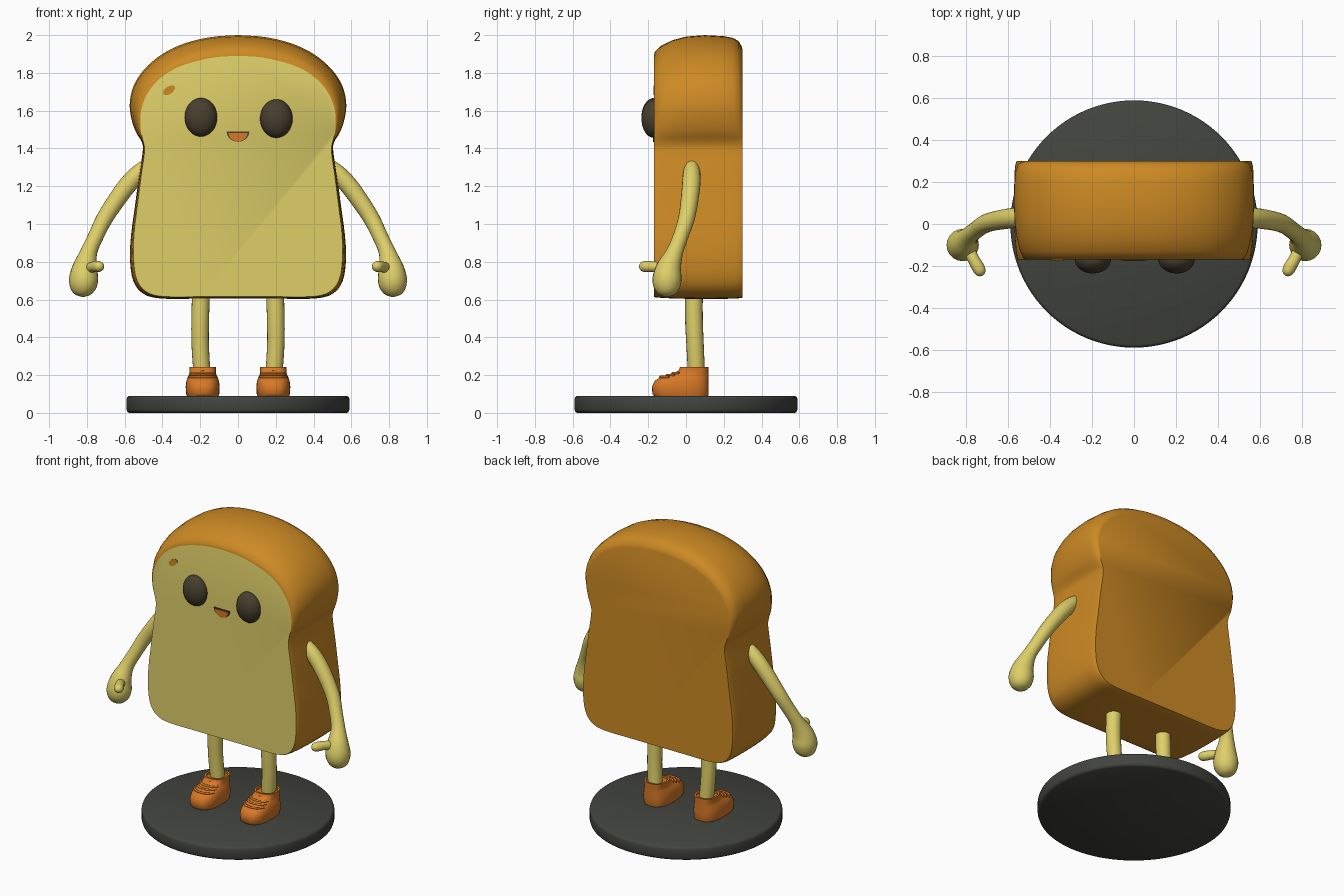
import bpy, bmesh, math
from mathutils import Vector

if "Cube" in bpy.data.objects:
    bpy.data.objects.remove(bpy.data.objects["Cube"])


def material(name, rgb):
    m = bpy.data.materials.new(name)
    lin = [(c / 255 / 12.92 if c < 11 else ((c / 255 + 0.055) / 1.055) ** 2.4) for c in rgb]
    m.diffuse_color = (*lin, 1)
    m.use_nodes = True
    m.node_tree.nodes["Principled BSDF"].inputs["Base Color"].default_value = m.diffuse_color
    return m


CRUST = material("crust brown", (205, 138, 36))
CREAM = material("cream", (222, 207, 105))
ORANGE = material("shoe orange", (215, 120, 38))
DARK = material("eye dark brown", (72, 63, 46))
GREY = material("base grey", (66, 68, 62))


def spline(pts, n=4):
    """Catmull-Rom curve through tuples of any size."""
    p = [pts[0]] + list(pts) + [pts[-1]]
    out = []
    for i in range(1, len(p) - 2):
        for k in range(n):
            t = k / n
            out.append(tuple(
                0.5 * (2 * b + (c - a) * t + (2 * a - 5 * b + 4 * c - d) * t * t
                       + (3 * b - a - 3 * c + d) * t ** 3)
                for a, b, c, d in zip(*p[i - 1:i + 3])))
    return out + [tuple(pts[-1])]


def loft(name, rings, mat, angle=40):
    """Skin a list of closed rings and cap both ends."""
    bm = bmesh.new()
    vs = [[bm.verts.new(v) for v in r] for r in rings]
    n = len(vs[0])
    for a, b in zip(vs, vs[1:]):
        for i in range(n):
            j = (i + 1) % n
            bm.faces.new((a[i], a[j], b[j], b[i]))
    bm.faces.new(vs[0])
    bm.faces.new(vs[-1])
    bmesh.ops.recalc_face_normals(bm, faces=bm.faces)
    me = bpy.data.meshes.new(name)
    bm.to_mesh(me)
    bm.free()
    me.materials.append(mat)
    ob = bpy.data.objects.new(name, me)
    bpy.context.collection.objects.link(ob)
    smooth(ob, angle)
    return ob


def smooth(ob, angle=40):
    bpy.ops.object.select_all(action='DESELECT')
    ob.select_set(True)
    bpy.context.view_layer.objects.active = ob
    bpy.ops.object.shade_smooth_by_angle(angle=math.radians(angle))


def tube(name, pts, mat, sides=20):
    """Round tube through (x, y, z, radius) points."""
    path = spline(pts, 5)
    d = Vector(pts[-1][:3]) - Vector(pts[0][:3])
    ref = Vector((0, 1, 0)) if abs(d.z) > max(abs(d.x), abs(d.y)) else Vector((0, 0, 1))
    rings = []
    for i, p in enumerate(path):
        t = Vector(path[min(i + 1, len(path) - 1)][:3]) - Vector(path[max(i - 1, 0)][:3])
        u = t.cross(ref).normalized()
        v = t.cross(u).normalized()
        r = max(p[3], 0.003)
        rings.append([Vector(p[:3]) + r * (u * math.cos(a) + v * math.sin(a))
                      for a in (math.tau * k / sides for k in range(sides))])
    return loft(name, rings, mat, 60)


def plate(name, pts, y0, y1, mat):
    return loft(name, [[(x, y, z) for x, z in pts] for y in (y0, y1)], mat)


# Bread body: widest outline and smaller front outline (right halves), blended along y
outer = [(0, .605), (.2, .605), (.40, .605), (.50, .63), (.555, .70), (.572, .82), (.565, .95),
         (.545, 1.10), (.525, 1.25), (.505, 1.38), (.508, 1.43), (.542, 1.49), (.565, 1.56),
         (.573, 1.64), (.553, 1.73), (.495, 1.82), (.40, 1.90), (.28, 1.957), (.14, 1.99), (0, 2.0)]
front = [(0, .615), (.2, .615), (.40, .617), (.488, .643), (.537, .71), (.553, .82), (.55, .95),
         (.532, 1.10), (.513, 1.25), (.495, 1.38), (.50, 1.43), (.514, 1.49), (.517, 1.56),
         (.508, 1.62), (.48, 1.69), (.425, 1.76), (.34, 1.82), (.24, 1.857), (.12, 1.883), (0, 1.89)]


def full(half):
    h = spline(half)
    return h + [(-x, z) for x, z in reversed(h[1:-1])]


O, F = full(outer), full(front)
layers = [(-.17, 0), (-.165, .2), (-.13, .5), (-.07, .76), (0, .93), (.1, 1), (.2, .95),
          (.25, .86), (.28, .7), (.295, .45), (.3, .3)]
body = loft("bread_body", [[(a[0] * w + b[0] * (1 - w), y, a[1] * w + b[1] * (1 - w))
                            for a, b in zip(O, F)] for y, w in layers], CRUST, 50)
body.data.materials.append(CREAM)
for f in body.data.polygons:
    if f.center.y < -.1699:
        f.material_index = 1

# Face: eyes, mouth, toasted spot
for name, x, z in (("left_eye", -.196, 1.565), ("right_eye", .203, 1.558)):
    bpy.ops.mesh.primitive_uv_sphere_add(segments=32, ring_count=20, radius=1, location=(x, -.17, z))
    eye = bpy.context.object
    eye.name = name
    eye.scale = (.086, .066, .102)
    eye.data.materials.append(DARK)
    smooth(eye, 60)


def half_disc(w, h, z):
    return [(w * math.cos(a), z - h * math.sin(a)) for a in (math.pi * k / 20 for k in range(21))]


plate("mouth_rim", half_disc(.06, .055, 1.49), -.168, -.174, DARK)
plate("mouth", half_disc(.05, .044, 1.481), -.168, -.176, ORANGE)
spot, c, s = [], math.cos(.6), math.sin(.6)
for k in range(24):
    u, v = .036 * math.cos(math.tau * k / 24), .02 * math.sin(math.tau * k / 24)
    spot.append((-.365 + u * c - v * s, 1.708 + u * s + v * c))
plate("toasted_spot", spot, -.168, -.173, CRUST)

# Shoe sections: height, front y, back y, half width
SHOE = [(.085, -.165, .115, .082), (.10, -.178, .12, .088), (.14, -.18, .12, .09),
        (.17, -.165, .12, .086), (.19, -.135, .12, .079), (.20, -.10, .12, .074),
        (.21, -.07, .12, .071), (.225, -.037, .12, .070), (.243, -.032, .12, .071),
        (.243, -.02, .108, .059), (.23, -.02, .108, .059)]


def shoe_point(x, sec, a, grow=0):
    z, yf, yb, hw = sec
    e = 2 / 2.7
    ca, sa = math.cos(a), math.sin(a)
    return (x + (hw + grow) * math.copysign(abs(sa) ** e, sa),
            (yf + yb) / 2 - ((yb - yf) / 2 + grow) * math.copysign(abs(ca) ** e, ca), z)


for side, sx in (("left", -1), ("right", 1)):
    # Arm with rounded hand, and thumb
    arm = [(.47, .03, 1.325, .03), (.53, .03, 1.265, .046), (.605, .025, 1.18, .048),
           (.70, .005, 1.04, .044), (.755, -.03, .93, .041), (.79, -.06, .85, .045),
           (.81, -.09, .77, .066), (.817, -.1, .71, .077), (.82, -.102, .66, .068),
           (.82, -.103, .627, .042), (.82, -.103, .613, .003)]
    thumb = [(.80, -.10, .755, .03), (.77, -.16, .772, .028), (.745, -.205, .775, .03),
             (.732, -.23, .775, .026), (.726, -.243, .775, .014), (.724, -.247, .775, .003)]
    leg = [(.195, .042, .66, .047), (.2, .042, .5, .047), (.2, .048, .36, .046), (.19, .056, .2, .045)]
    for part, pts in (("arm", arm), ("thumb", thumb), ("leg", leg)):
        tube(f"{side}_{part}", [(sx * p[0], *p[1:]) for p in pts], CREAM)
    # Shoe and laces
    x = sx * .187
    loft(f"{side}_shoe", [[shoe_point(x, sec, math.tau * k / 40) for k in range(40)]
                          for sec in SHOE], ORANGE, 50)
    for i in (4, 5, 6):
        tube(f"{side}_lace_{i - 3}", [(*shoe_point(x, SHOE[i], a / 10, .001), .007)
                                      for a in range(-10, 11, 4)], ORANGE, 8)

# Round base
prof = [(.575, 0), (.586, .006), (.59, .018), (.59, .072), (.586, .084), (.575, .09)]
loft("base", [[(r * math.cos(math.tau * k / 96), r * math.sin(math.tau * k / 96), z)
               for k in range(96)] for r, z in prof], GREY, 50)
